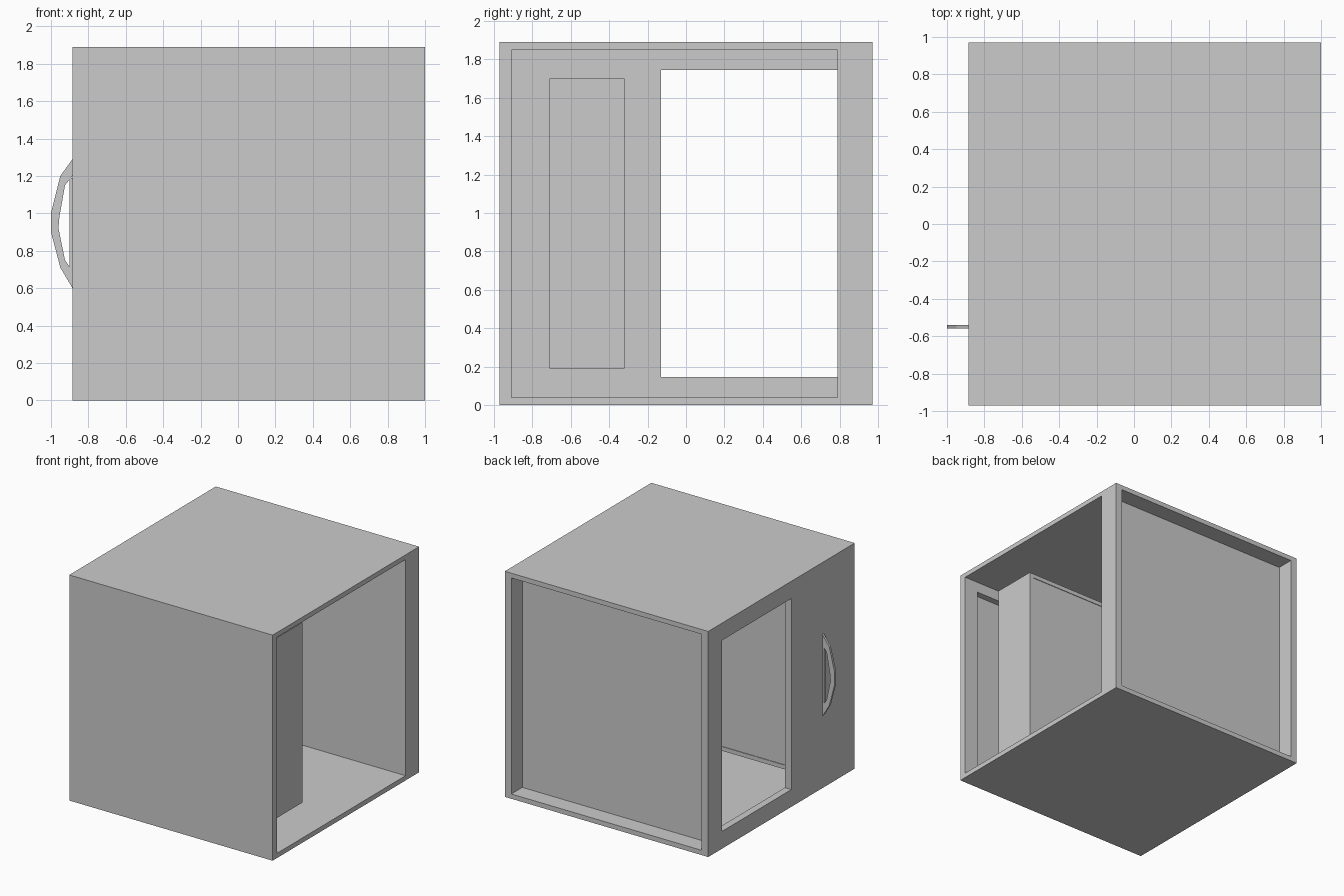
import bpy, bmesh

if "Cube" in bpy.data.objects:
    bpy.data.objects.remove(bpy.data.objects["Cube"])


def box(name, x, y, z):
    """Axis-aligned box from (min, max) ranges."""
    bm = bmesh.new()
    bmesh.ops.create_cube(bm, size=1)
    for v in bm.verts:
        v.co = [r[0] if c < 0 else r[1] for c, r in zip(v.co, (x, y, z))]
    me = bpy.data.meshes.new(name)
    bm.to_mesh(me)
    bm.free()
    ob = bpy.data.objects.new(name, me)
    bpy.context.collection.objects.link(ob)
    return ob


def cut(target, x, y, z):
    """Subtract a box from the target and remove the cutter."""
    cutter = box("cutter", x, y, z)
    cutter.hide_render = True
    mod = target.modifiers.new("cut", 'BOOLEAN')
    mod.operation = 'DIFFERENCE'
    mod.solver = 'EXACT'
    mod.object = cutter
    bpy.context.view_layer.objects.active = target
    bpy.ops.object.modifier_apply(modifier=mod.name)
    bpy.data.objects.remove(cutter)


# Outer case: open right side, window in the left wall, recessed back panel
case = box("case", (-0.885, 1.0), (-0.97, 0.97), (0, 1.89))
cut(case, (-0.825, 1.2), (-0.91, 0.79), (0.04, 1.85))
cut(case, (-0.825, 0.94), (0.825, 1.2), (0.04, 1.85))
cut(case, (-1.1, -0.7), (-0.13, 0.79), (0.145, 1.745))
# Shallow recess on the inner face of the front wall
cut(case, (-0.75, 0.87), (-0.965, -0.8), (0.13, 1.76))

# Inner block floating behind the handle side, with an inset side panel
block = box("inner_block", (-0.825, 0.82), (-0.71, -0.32), (0.19, 1.70))
cut(block, (-0.785, 0.78), (-0.325, -0.2), (0.225, 1.665))

# Curved handle: rings of (outer, inner) profile points, extruded along y
outer = [(-0.885, 1.29), (-0.95, 1.20), (-1.0, 1.0), (-1.0, 0.90), (-0.95, 0.71), (-0.885, 0.60)]
inner = [(-0.885, 1.20), (-0.925, 1.15), (-0.955, 0.98), (-0.96, 0.92), (-0.925, 0.75), (-0.885, 0.69)]
bm = bmesh.new()
rings = []
for o, i in zip(outer, inner):
    rings.append([bm.verts.new((p[0], y, p[1]))
                  for p, y in ((o, -0.56), (o, -0.54), (i, -0.54), (i, -0.56))])
for a, b in zip(rings, rings[1:]):
    for k in range(4):
        n = (k + 1) % 4
        bm.faces.new((a[k], a[n], b[n], b[k]))
bm.faces.new(rings[0])
bm.faces.new(rings[-1])
bmesh.ops.recalc_face_normals(bm, faces=bm.faces)
me = bpy.data.meshes.new("handle")
bm.to_mesh(me)
bm.free()
bpy.context.collection.objects.link(bpy.data.objects.new("handle", me))

# Thin mounting strip behind the handle
box("handle_strip", (-0.902, -0.885), (-0.56, -0.54), (0.69, 1.19))
